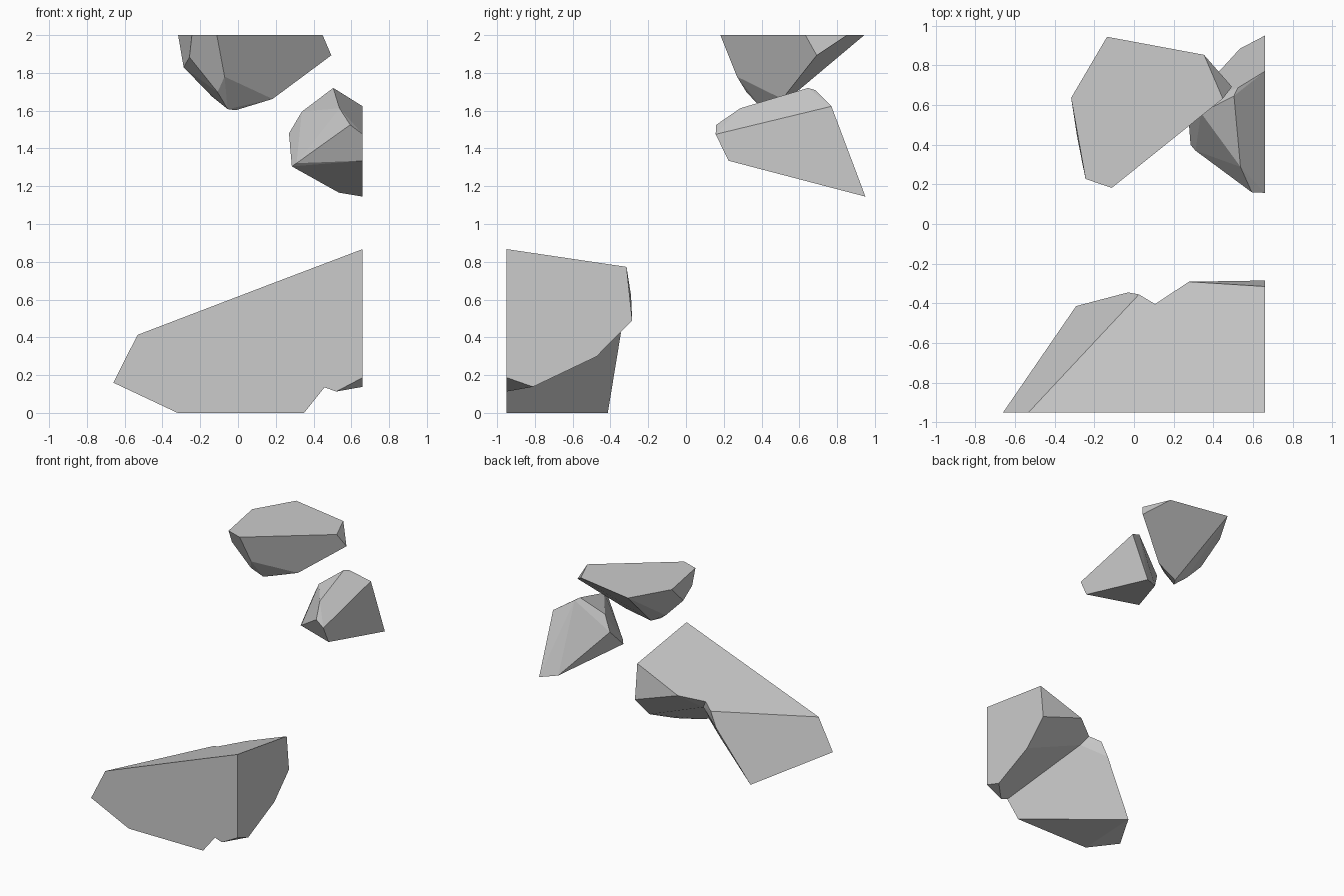
import bpy, bmesh
from math import radians

X, Y, H = 0.66, 0.95, 2.0   # half width, half depth and height of the shattered block


def shard(name, points):
    """Flat-faced convex rock fragment wrapped around its corner points."""
    bm = bmesh.new()
    for p in points:
        bm.verts.new(p)
    hull = bmesh.ops.convex_hull(bm, input=bm.verts[:])
    loose = {g for g in hull["geom_interior"] + hull["geom_unused"]
             if isinstance(g, bmesh.types.BMVert)}
    bmesh.ops.delete(bm, geom=list(loose), context='VERTS')
    # merge nearly coplanar triangles into clean polygon facets
    bmesh.ops.dissolve_limit(bm, angle_limit=radians(4),
                             verts=bm.verts[:], edges=bm.edges[:])
    bmesh.ops.recalc_face_normals(bm, faces=bm.faces[:])
    mesh = bpy.data.meshes.new(name)
    bm.to_mesh(mesh)
    bm.free()
    obj = bpy.data.objects.new(name, mesh)
    bpy.context.collection.objects.link(obj)
    return obj


# fracture face shared by the two lower fragments
crack = [(0.167, -Y, 0.68), (0.458, -Y, 0.135),
         (0.157, -0.448, 0.50), (0.106, -0.404, 0.576)]

# lower left fragment, resting on the ground
shard("lower_left_shard", crack + [
    (-X, -Y, 0.16), (-0.532, -Y, 0.413), (0.35, -Y, 0), (-0.32, -Y, 0),
    (-0.292, -0.414, 0), (-0.03, -0.345, 0.42), (0.025, -0.355, 0.538)])

# lower right fragment, cut flat by the block's right side
shard("lower_right_shard", crack + [
    (X, -Y, 0.867), (X, -Y, 0.187), (0.52, -Y, 0.113), (X, -0.81, 0.138),
    (X, -0.474, 0.298), (X, -0.285, 0.49), (X, -0.315, 0.773),
    (0.277, -0.291, 0.622)])

# middle fragment on the right side
shard("middle_shard", [
    (X, 0.157, 1.475), (X, 0.77, 1.623), (X, Y, 1.145), (X, 0.225, 1.335),
    (0.594, 0.16, 1.525), (0.537, 0.288, 1.613), (0.504, 0.646, 1.72),
    (0.524, 0.687, 1.708), (0.338, 0.56, 1.595), (0.27, 0.595, 1.48),
    (0.534, 0.884, 1.166), (0.285, 0.40, 1.305), (0.31, 0.37, 1.322)])

# upper fragment, cut flat by the block's top
shard("upper_shard", [
    (-0.317, 0.636, H), (-0.244, 0.227, H), (-0.112, 0.182, H),
    (0.448, 0.632, H), (0.353, 0.853, H), (-0.136, 0.944, H),
    (0.494, 0.692, 1.893), (-0.071, 0.27, 1.78), (0.183, 0.51, 1.662),
    (-0.013, 0.47, 1.602), (-0.055, 0.405, 1.608), (-0.108, 0.32, 1.698),
    (-0.257, 0.288, 1.883), (-0.288, 0.447, 1.83), (-0.138, 0.46, 1.675)])
